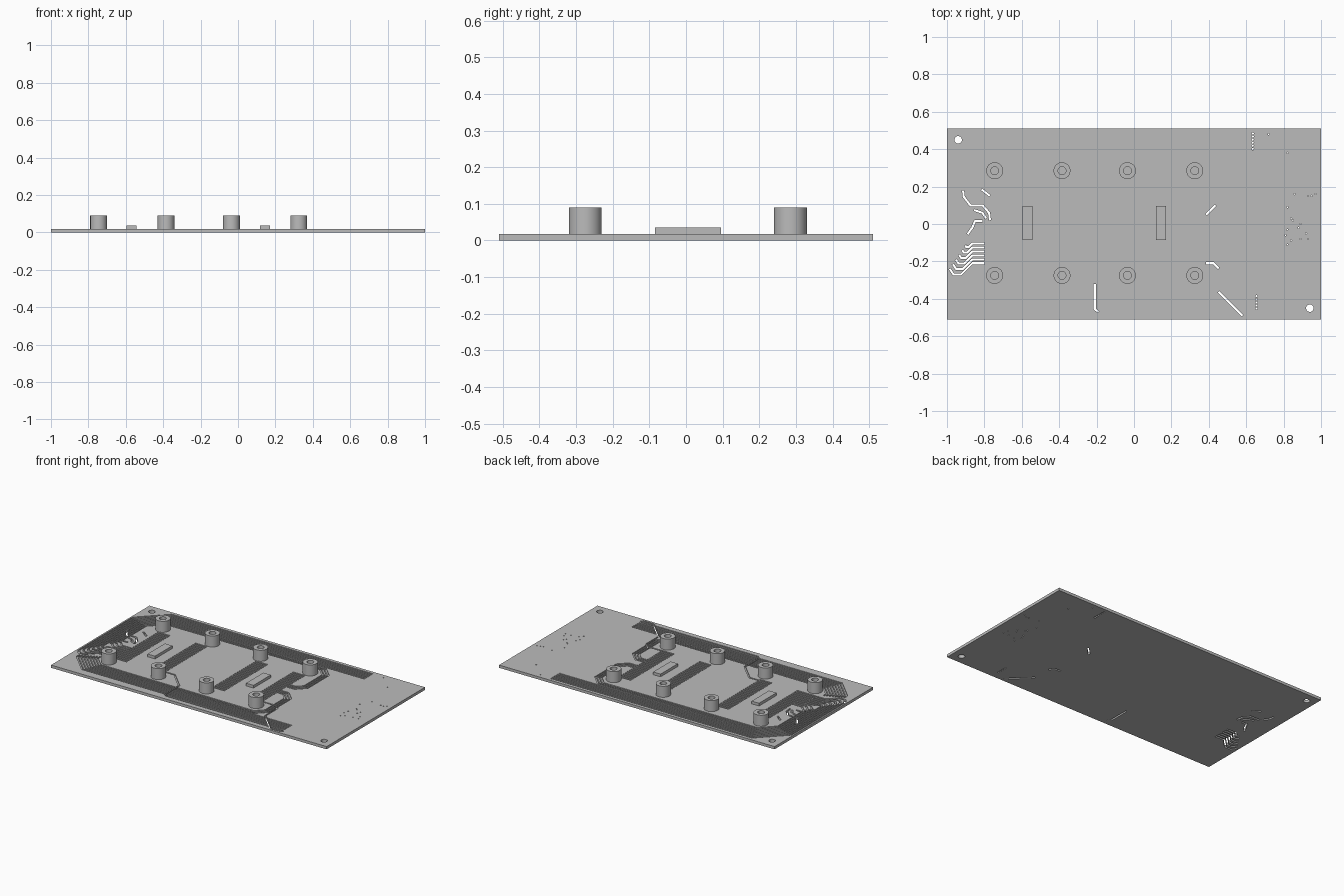
import bpy, bmesh, math
from mathutils import Vector

cube = bpy.data.objects.get("Cube")
if cube:
    bpy.data.objects.remove(cube)

TOP = 0.018          # board thickness
FLOOR = 0.012        # groove floor
PITCH = 0.0165       # spacing of neighbouring tracks
WIDTH = 0.009        # track width

grey = bpy.data.materials.new("board grey")
grey.use_nodes = True
color = (0.5, 0.5, 0.5, 1)
grey.diffuse_color = color
grey.node_tree.nodes["Principled BSDF"].inputs["Base Color"].default_value = color


def finish(bm, name, smooth=False):
    bmesh.ops.recalc_face_normals(bm, faces=bm.faces)
    mesh = bpy.data.meshes.new(name)
    bm.to_mesh(mesh)
    bm.free()
    obj = bpy.data.objects.new(name, mesh)
    bpy.context.collection.objects.link(obj)
    mesh.materials.append(grey)
    if smooth:
        bpy.ops.object.select_all(action='DESELECT')
        obj.select_set(True)
        bpy.context.view_layer.objects.active = obj
        bpy.ops.object.shade_smooth_by_angle(angle=math.radians(40))
    return obj


def add_box(bm, x0, x1, y0, y1, z0, z1):
    verts = bmesh.ops.create_cube(bm, size=1)["verts"]
    for v in verts:
        v.co = ((x0 + x1) / 2 + v.co.x * (x1 - x0),
                (y0 + y1) / 2 + v.co.y * (y1 - y0),
                (z0 + z1) / 2 + v.co.z * (z1 - z0))


def add_drill(bm, x, y, radius, sides):
    verts = bmesh.ops.create_cone(bm, cap_ends=True, segments=sides, radius1=radius,
                                  radius2=radius, depth=0.2)["verts"]
    bmesh.ops.translate(bm, verts=verts, vec=(x, y, 0))


def offset(points, dist):
    """Shift a polyline to its left with mitred corners."""
    pts = [Vector(p) for p in points]
    dirs = [(b - a).normalized() for a, b in zip(pts, pts[1:])]
    result = []
    for i, p in enumerate(pts):
        before, after = dirs[max(i - 1, 0)], dirs[min(i, len(dirs) - 1)]
        n1, n2 = Vector((-before.y, before.x)), Vector((-after.y, after.x))
        result.append(p + (n1 + n2) * dist / (1 + n1.dot(n2)))
    return result


def add_track(bm, points, width, z0):
    """Add a closed strip along a polyline, to be cut from the board."""
    left, right = offset(points, width / 2), offset(points, -width / 2)
    rings = []
    for a, b in zip(left, right):
        rings.append([bm.verts.new((q.x, q.y, z))
                      for q, z in ((a, z0), (b, z0), (b, 0.05), (a, 0.05))])
    for r, s in zip(rings, rings[1:]):
        for i in range(4):
            j = (i + 1) % 4
            bm.faces.new((r[i], r[j], s[j], s[i]))
    bm.faces.new(rings[0])
    bm.faces.new(rings[-1][::-1])


grooves, cuts = bmesh.new(), bmesh.new()


def groove(points):
    add_track(grooves, points, WIDTH, FLOOR)


def slot(points):
    add_track(cuts, points, WIDTH + 0.002, -0.05)


# Upper track bundle, turning down the left side to the lower left pins
upper = [(0.635, 0.484), (-0.82, 0.484), (-0.985, 0.319), (-0.985, 0)]
right_top = [(0.325, 0.045), (0.38, 0.045), (0.435, 0.1), (0.435, 0.317), (0.37, 0.382)]
for i in range(9):
    line = offset(upper, i * PITCH)
    x, pin = line[-1].x, -0.21 + 0.021 * i
    if i < 6:
        m = (-0.865 - x) / 2
        hook = [(x, pin - m / 2), (x + m / 3, pin - m), (x + m, pin - m),
                (-0.865, pin), (-0.8, pin)]
        groove(line[:3] + hook)
        slot(hook)
        add_drill(cuts, 0.635, line[0].y, 0.006, 8)
    else:
        groove(offset(right_top, (i - 6) * PITCH) + line[1:3]
               + [(x, pin + 0.04), (x + 0.04, pin), (-0.745, pin)])

# Lower track bundle
lower = [(-0.943, -0.29), (-0.943, -0.322), (-0.813, -0.452), (0.655, -0.452)]
right_low = [(0.38, -0.4), (0.44, -0.3), (0.44, -0.08), (0.38, -0.02), (0.325, -0.02)]
right_low[0:2] = [(0.38, -0.37), (0.44, -0.31)]
for i in range(8):
    line = offset(lower, i * PITCH)
    line[0].y = line[1].y + 0.03
    if i < 5:
        groove(line)
        add_drill(cuts, 0.655, line[-1].y, 0.006, 8)
    else:
        groove(line[:3] + offset(right_low, (i - 5) * PITCH))

# Single tracks leaving the inner pins
groove([(-0.385, -0.2), (-0.32, -0.2), (-0.21, -0.31), (-0.21, -0.455),
        (-0.19, -0.472), (0.655, -0.472)])
slot([(-0.21, -0.32), (-0.21, -0.455), (-0.19, -0.47)])
groove([(0.325, -0.21), (0.425, -0.21), (0.452, -0.238), (0.452, -0.363),
        (0.58, -0.491), (0.65, -0.491), (0.665, -0.475)])
slot([(0.385, -0.21), (0.425, -0.21), (0.452, -0.238)])
slot([(0.452, -0.363), (0.58, -0.491)])
slot([(0.435, 0.1), (0.385, 0.05)])

# Short open slots beside the upper left pins
slot([(-0.914, 0.18), (-0.91, 0.145), (-0.875, 0.1), (-0.81, 0.1), (-0.775, 0.06),
      (-0.77, 0.02)])
slot([(-0.815, 0.185), (-0.77, 0.15)])
slot([(-0.855, 0.075), (-0.81, 0.06), (-0.79, 0.03)])
slot([(-0.89, -0.055), (-0.865, -0.02), (-0.85, 0.015), (-0.81, 0.015)])

# Pin rows: four columns of narrow pads
for x in (-0.745, -0.475, -0.035, 0.235):
    for k in range(22):
        y = -0.21 + 0.021 * k
        start = x - 0.052 if x < -0.7 and k < 7 else x
        add_box(grooves, start, x + 0.088, y - 0.006, y + 0.006, FLOOR + 0.0005, 0.05)

# Mounting holes and scattered small drill holes
for s in (-1, 1):
    add_drill(cuts, s * 0.94, -s * 0.45, 0.02, 32)
for x, y in ((0.72, 0.48), (0.82, 0.38), (0.86, 0.16), (0.93, 0.15), (0.95, 0.15),
             (0.97, 0.16), (0.82, 0.09), (0.84, 0.03), (0.85, 0.02), (0.89, 0),
             (0.82, -0.03), (0.81, -0.06), (0.88, -0.02), (0.89, -0.08),
             (0.92, -0.05), (0.93, -0.08), (0.82, -0.11), (0.84, -0.09)):
    add_drill(cuts, x, y, 0.004, 8)

# Board with grooves and openings cut out
bm = bmesh.new()
add_box(bm, -1, 1, -0.51, 0.51, 0, TOP)
board = finish(bm, "circuit_board")
for name, cutter_bm in (("groove_cutter", grooves), ("opening_cutter", cuts)):
    cutter = finish(cutter_bm, name)
    cutter.hide_render = True
    cutter.hide_set(True)
    mod = board.modifiers.new(name, 'BOOLEAN')
    mod.operation, mod.object = 'DIFFERENCE', cutter
    mod.solver, mod.use_self = 'EXACT', True

# Hollow standoffs
for x in (-0.745, -0.385, -0.035, 0.325):
    for y in (-0.275, 0.285):
        bm = bmesh.new()
        profile = [(0.021, TOP), (0.045, TOP), (0.045, 0.09), (0.021, 0.09)]
        ring = [bm.verts.new((r, 0, z)) for r, z in profile]
        edges = [bm.edges.new((ring[i], ring[(i + 1) % 4])) for i in range(4)]
        bmesh.ops.spin(bm, geom=ring + edges, axis=(0, 0, 1), cent=(0, 0, 0),
                       angle=math.tau, steps=40)
        bmesh.ops.remove_doubles(bm, verts=bm.verts, dist=0.0001)
        finish(bm, "standoff", True).location = (x, y, 0)

# Two flat chips
for x in (-0.57, 0.145):
    bm = bmesh.new()
    add_box(bm, x - 0.027, x + 0.027, -0.085, 0.095, TOP, 0.036)
    finish(bm, "chip")
